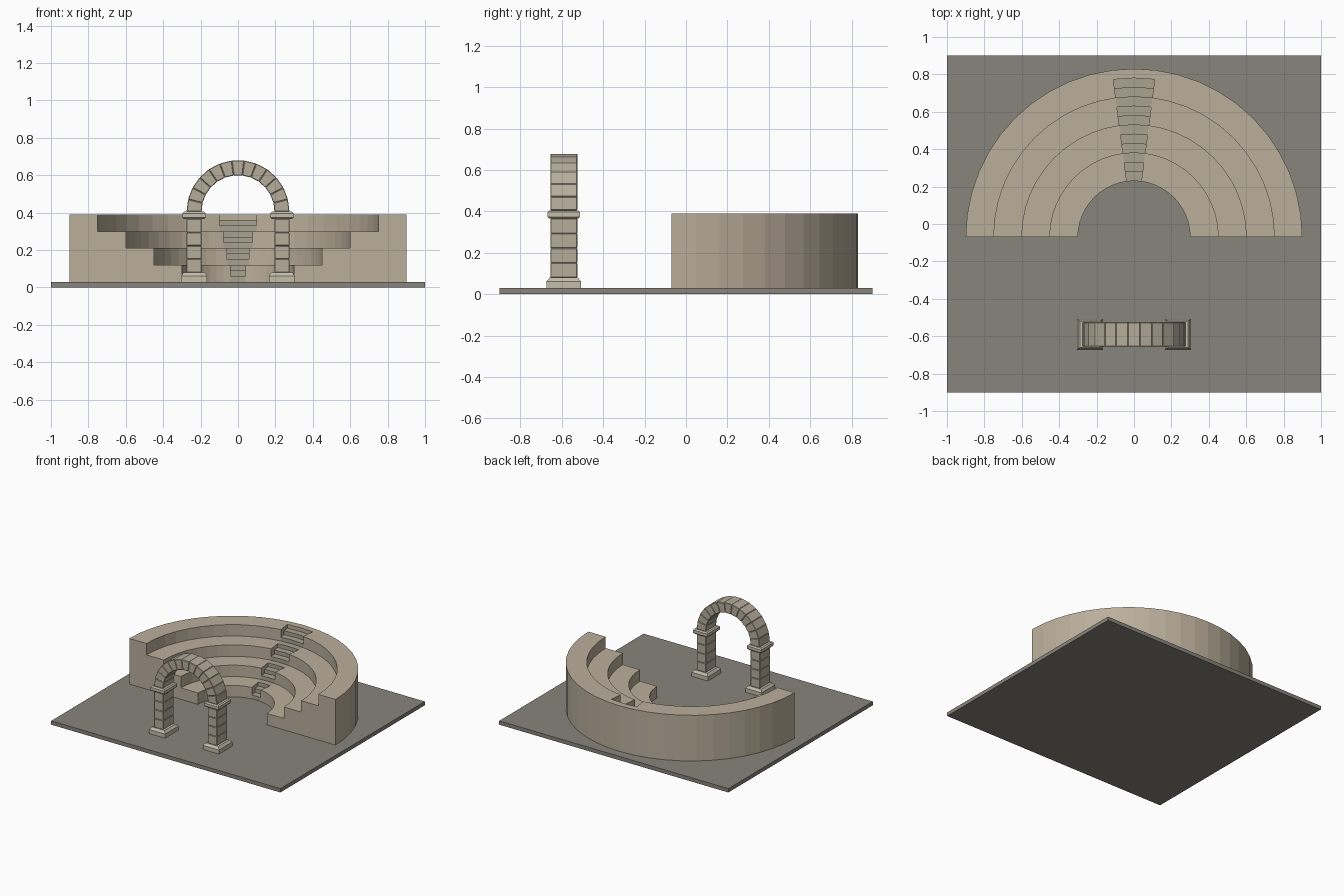
import bpy, bmesh
from math import radians, sin, cos, pi

if "Cube" in bpy.data.objects:
    bpy.data.objects.remove(bpy.data.objects["Cube"])

def material(name, rgb):
    m = bpy.data.materials.new(name)
    m.diffuse_color = (*rgb, 1)
    m.use_nodes = True
    m.node_tree.nodes["Principled BSDF"].inputs["Base Color"].default_value = m.diffuse_color
    return m

SAND = material("sandstone", (0.50, 0.43, 0.33))
STEP = material("worn_stone", (0.40, 0.36, 0.28))
EARTH = material("ground_stone", (0.25, 0.23, 0.20))
BLOCK = material("arch_stone", (0.47, 0.42, 0.33))
TRIM = material("trim_stone", (0.56, 0.51, 0.41))

def loft(name, rings, mat, bevel=0.0):
    """Join equal closed rings of points into a capped solid."""
    bm = bmesh.new()
    loops = [[bm.verts.new(p) for p in ring] for ring in rings]
    n = len(rings[0])
    for a, b in zip(loops, loops[1:]):
        for i in range(n):
            j = (i + 1) % n
            bm.faces.new((a[i], a[j], b[j], b[i]))
    bm.faces.new(loops[0][::-1])
    bm.faces.new(loops[-1])
    bmesh.ops.recalc_face_normals(bm, faces=bm.faces[:])
    if bevel:
        bmesh.ops.bevel(bm, geom=bm.edges[:], offset=bevel, segments=1,
                        affect='EDGES')
    me = bpy.data.meshes.new(name)
    bm.to_mesh(me)
    bm.free()
    me.materials.append(mat)
    ob = bpy.data.objects.new(name, me)
    bpy.context.collection.objects.link(ob)
    return ob

def rect(cx, cy, hx, hy, z):
    return [(cx - hx, cy - hy, z), (cx + hx, cy - hy, z),
            (cx + hx, cy + hy, z), (cx - hx, cy + hy, z)]

CENTRE_Y, FLOOR = -0.07, 0.03

def sweep(name, profile, first, last, mat):
    """Revolve an (r, z) profile over 7.5 degree facets first..last."""
    rings = []
    for k in range(first, last + 1):
        t = radians(7.5 * k)
        rings.append([(r * cos(t), CENTRE_Y + r * sin(t), z) for r, z in profile])
    return loft(name, rings, mat)

def stepped(r0, run, z0, rise, count):
    """Staircase cross-section standing on the floor."""
    pts = [(r0, FLOOR)]
    for i in range(count):
        z = z0 + rise * i
        pts += [(r0 + run * i, z), (r0 + run * (i + 1), z)]
    return pts + [(r0 + run * count, FLOOR)]

# Ground slab
loft("ground_slab", [rect(0, 0, 1, 0.9, 0), rect(0, 0, 1, 0.9, FLOOR)], EARTH)

# Seating tiers either side of the stair, and the rim behind it
tiers = stepped(0.30, 0.15, 0.12, 0.09, 4)
sweep("seating_right", tiers, 0, 11, SAND)
sweep("seating_left", tiers, 13, 24, SAND)
sweep("rim_behind_stair", [(0.85, FLOOR), (0.85, 0.39), (0.9, 0.39), (0.9, FLOOR)],
      11, 13, SAND)

# Central stair cut into the tiers
sweep("central_stair", stepped(0.30, 0.05, 0.06, 0.03, 11), 11, 13, STEP)

# Gateway pillars
AX, AY, HD = 0.235, -0.59, 0.065
for side, s in (("left", -1), ("right", 1)):
    x = s * AX
    loft(f"pillar_base_{side}", [rect(x, AY, hx, hy, z) for hx, hy, z in (
        (0.070, 0.083, 0.03), (0.070, 0.083, 0.062), (0.055, 0.068, 0.08))], TRIM)
    z0, z1, count = 0.08, 0.365, 4
    h = (z1 - z0) / count
    for i in range(count):
        loft(f"pillar_block_{side}_{i + 1}",
             [rect(x, AY, 0.04, HD, z0 + h * i),
              rect(x, AY, 0.04, HD, z0 + h * (i + 1))], BLOCK, 0.003)
    loft(f"pillar_cap_{side}", [rect(x, AY, hx, hy, z) for hx, hy, z in (
        (0.054, 0.069, 0.365), (0.063, 0.078, 0.374),
        (0.063, 0.078, 0.396), (0.054, 0.069, 0.405))], TRIM)

# Arch ring of wedge stones
STONES, SPRING = 13, 0.405
for i in range(STONES):
    a, b = pi * i / STONES, pi * (i + 1) / STONES
    rings = [[(r * cos(t), y, SPRING + r * sin(t))
              for r, t in ((0.195, a), (0.275, a), (0.275, b), (0.195, b))]
             for y in (AY - HD, AY + HD)]
    loft(f"arch_stone_{i + 1}", rings, BLOCK, 0.003)
